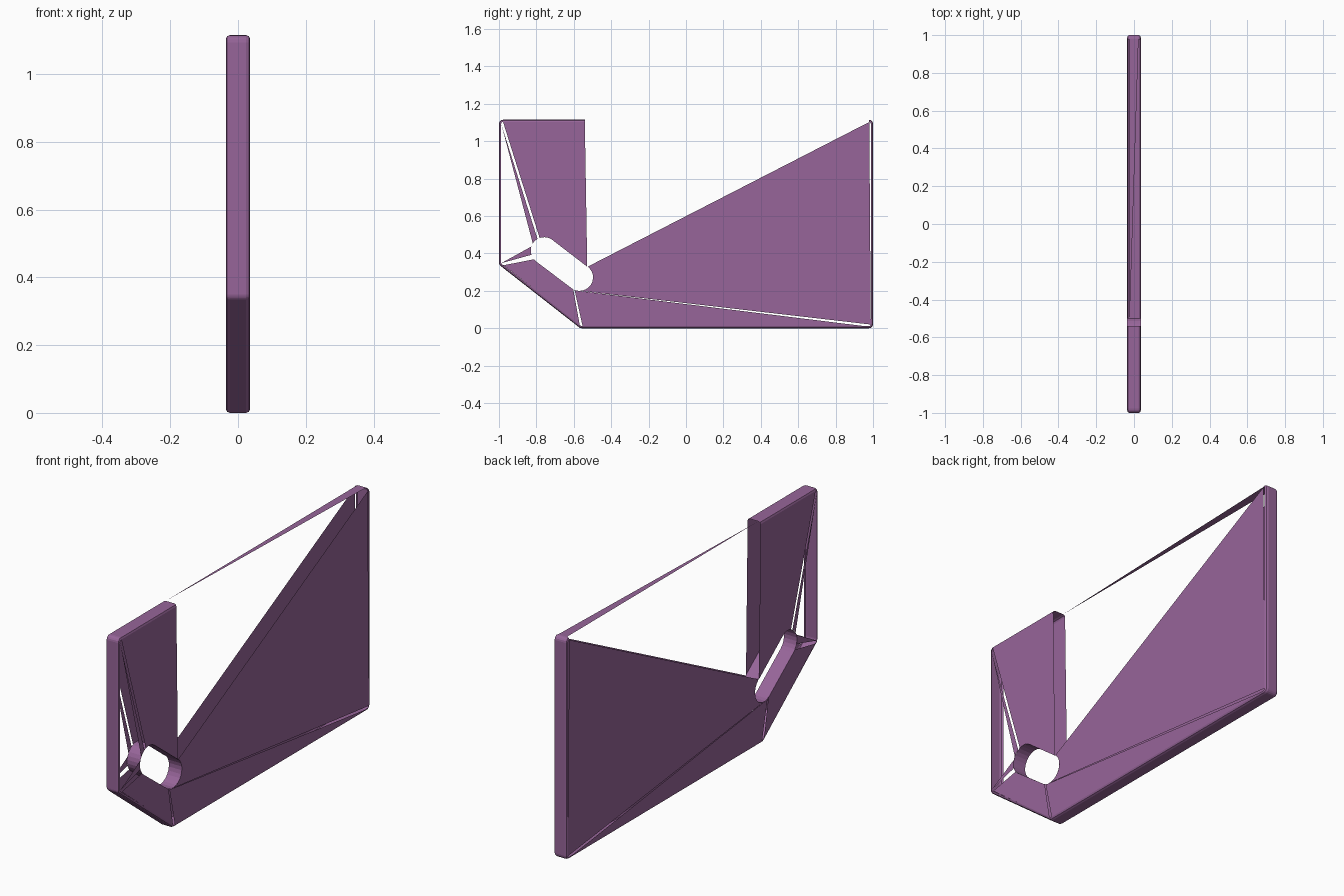
import bpy, bmesh
from math import cos, sin, radians, atan2
from mathutils import Vector as V

if "Cube" in bpy.data.objects:
    bpy.data.objects.remove(bpy.data.objects["Cube"])

H, B, R = 0.036, 0.012, 0.022        # half thickness, bevel, corner radius
SR = 0.072                            # slot radius
LOW, HIGH = V((-0.569, 0.272)), V((-0.758, 0.415))
TOP = 1.115

mat = bpy.data.materials.new("purple")
mat.diffuse_color = (0.31, 0.13, 0.32, 1)
mat.use_nodes = True
mat.node_tree.nodes["Principled BSDF"].inputs["Base Color"].default_value = mat.diffuse_color


def arc(c, a0, a1, n=6, r=SR):
    return [c + r * V((cos(radians(a0 + (a1 - a0) * i / n)),
                       sin(radians(a0 + (a1 - a0) * i / n)))) for i in range(n + 1)]


def make(name, bm):
    bmesh.ops.remove_doubles(bm, verts=bm.verts, dist=1e-5)
    bmesh.ops.triangulate(bm, faces=[f for f in bm.faces if len(f.verts) > 4])
    me = bpy.data.meshes.new(name)
    bm.to_mesh(me)
    bm.free()
    me.materials.append(mat)
    ob = bpy.data.objects.new(name, me)
    bpy.context.collection.objects.link(ob)
    return ob


def bands(bm, rings, closed=False):
    # quads between successive rings; each ring is (x, list of (y, z))
    vs = [[bm.verts.new((x, p[0], p[1])) for p in pts] for x, pts in rings]
    n = len(vs[0])
    for a, b in zip(vs, vs[1:]):
        for i in range(n if closed else n - 1):
            j = (i + 1) % n
            bm.faces.new((a[i], a[j], b[j], b[i]))


# rounded outer edge, running from the upper opening round to the far top corner
corners = [V(p) for p in ((-1, TOP), (-1, 0.34), (-0.565, 0), (1, 0), (1, TOP))]


def outline(inset):
    pts = [V((-0.54, TOP - inset))]
    n = len(corners)
    for i, c in enumerate(corners):
        d0 = (c - corners[i - 1]).normalized()
        d1 = (corners[(i + 1) % n] - c).normalized()
        n0, n1 = V((d0.y, -d0.x)), V((d1.y, -d1.x))
        centre = c - (n0 + n1) * R / (1 + n0.dot(n1))
        a0 = atan2(n0.y, n0.x)
        turn = atan2(n0.x * n1.y - n0.y * n1.x, n0.dot(n1))
        for k in range(5):
            a = a0 + turn * k / 4
            pts.append(centre + (R - inset) * V((cos(a), sin(a))))
    return pts


bm = bmesh.new()
mid = B * 0.3
bands(bm, [(-H, outline(B)), (-H + mid, outline(mid)), (-H + B, outline(0)),
           (H - B, outline(0)), (H - mid, outline(mid)), (H, outline(B))])
make("outer_edge", bm)

# tapering strip along the open part of the top
bm = bmesh.new()
bm.faces.new([bm.verts.new(p) for p in ((-H + B, -0.54, TOP), (H - B, 0.98, TOP),
                                        (-H + B, 0.98, TOP))])
make("top_strip", bm)

# inner wall of the slot
bm = bmesh.new()
loop = arc(LOW, -127, 53, 12) + arc(HIGH, 53, 233, 12)
bands(bm, [(-H, loop), (H, loop)], closed=True)
make("slot_wall", bm)

# side panels, repeated on both faces of the plate
panels = {
    "large_panel": arc(LOW, -88, 53, 10) + [V((0.98, 1.103)), V((0.988, 0.02))],
    "bottom_panel": arc(LOW, -112, -97, 2) + [V((0.95, 0.012)), V((-0.553, 0.012))],
    "corner_panel": arc(LOW, -127, -118, 2)[::-1] + arc(HIGH, 233, 220, 2)
                    + [V((-0.975, 0.337)), V((-0.568, 0.016))],
    "left_wedge": arc(HIGH, 162, 198, 4) + [V((-0.988, 0.348))],
    "upper_wedge": arc(HIGH, 120, 148, 3) + [V((-0.987, 1.09))],
    "upper_panel": arc(HIGH, 53, 110, 5) + [V((-0.978, 1.103)), V((-0.541, 1.103)),
                                            V((-0.528, 0.329))],
}
for name, pts in panels.items():
    bm = bmesh.new()
    for s in (1, -1):
        f = bm.faces.new([bm.verts.new((s * H, p.x, p.y)) for p in pts])
        f.normal_update()
        if f.normal.x * s < 0:
            f.normal_flip()
    make(name, bm)
